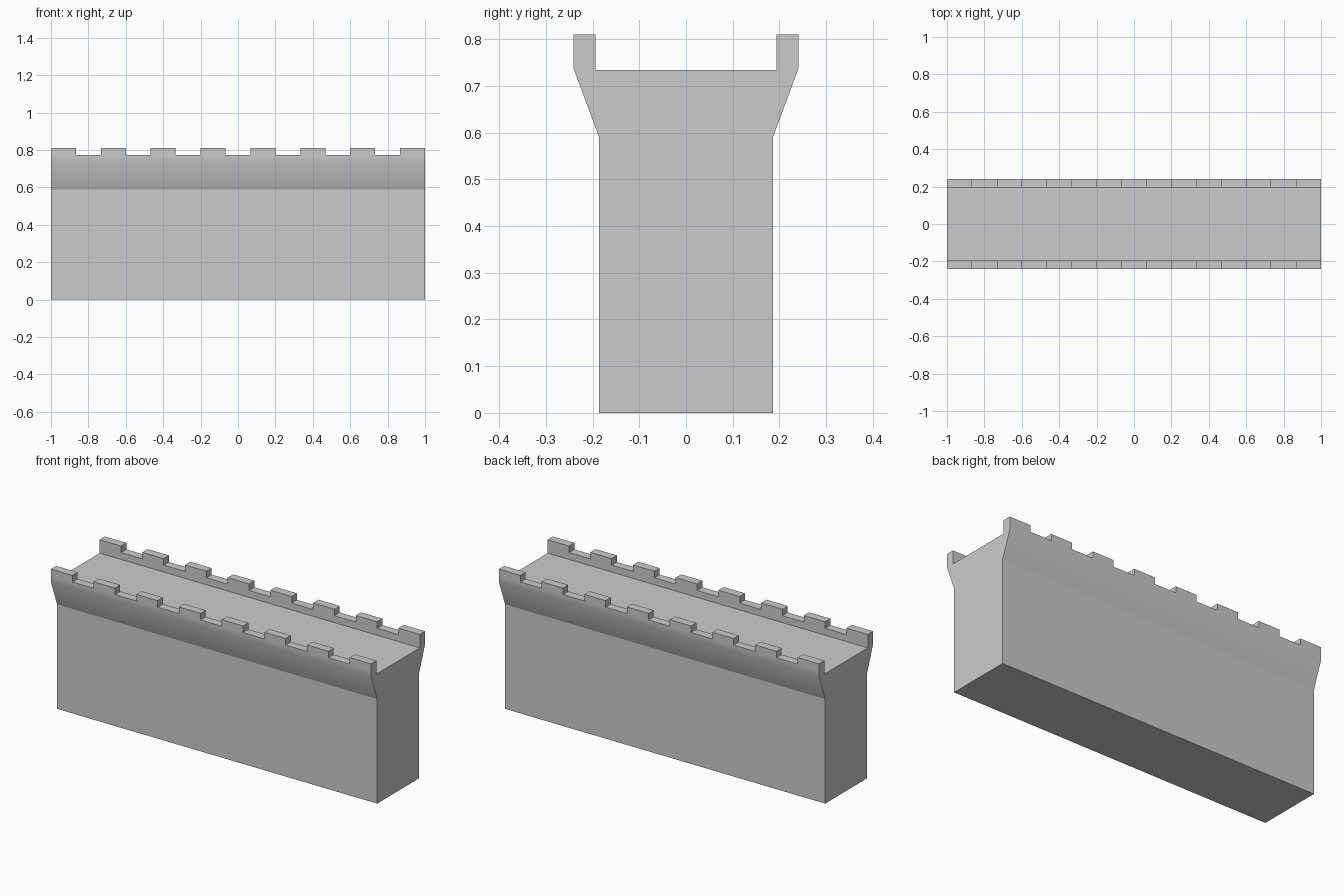
import bpy, bmesh, math

if "Cube" in bpy.data.objects:
    bpy.data.objects.remove(bpy.data.objects["Cube"])

SLICES = 15            # 8 merlons alternating with 7 gaps
GAP_Z, MERLON_Z, FLARE_Z = 0.773, 0.81, 0.59

# Half cross-section (y, z): wall, flared corbel, parapet, walkway
half = [(0.186, 0), (0.186, FLARE_Z), (0.241, 0.738),
        (0.241, GAP_Z), (0.194, GAP_Z), (0.194, 0.734)]
profile = half + [(-y, z) for y, z in reversed(half)]
n = len(profile)

# Sweep the section along x
bm = bmesh.new()
rings = [[bm.verts.new((-1 + 2 * i / SLICES, y, z)) for y, z in profile]
         for i in range(SLICES + 1)]
bm.faces.new(rings[0])
bm.faces.new(rings[-1])
merlon_bases = []
for i in range(SLICES):
    a, b = rings[i], rings[i + 1]
    for j in range(n):
        k = (j + 1) % n
        f = bm.faces.new((a[j], a[k], b[k], b[j]))
        if i % 2 == 0 and all(abs(v.co.z - GAP_Z) < 1e-5 for v in f.verts):
            merlon_bases.append(f)

# Raise the merlons on both parapets
tops = bmesh.ops.extrude_discrete_faces(bm, faces=merlon_bases)["faces"]
for f in tops:
    for v in f.verts:
        v.co.z = MERLON_Z
bmesh.ops.recalc_face_normals(bm, faces=bm.faces)

# Smooth the corbel into the parapet, keep every other edge crisp
for f in bm.faces:
    f.smooth = True
for e in bm.edges:
    at_flare = all(abs(v.co.z - FLARE_Z) < 1e-5 for v in e.verts)
    e.smooth = not at_flare and e.calc_face_angle(0) < math.radians(30)

mesh = bpy.data.meshes.new("battlement_wall")
bm.to_mesh(mesh)
bm.free()
wall = bpy.data.objects.new("battlement_wall", mesh)
bpy.context.collection.objects.link(wall)
